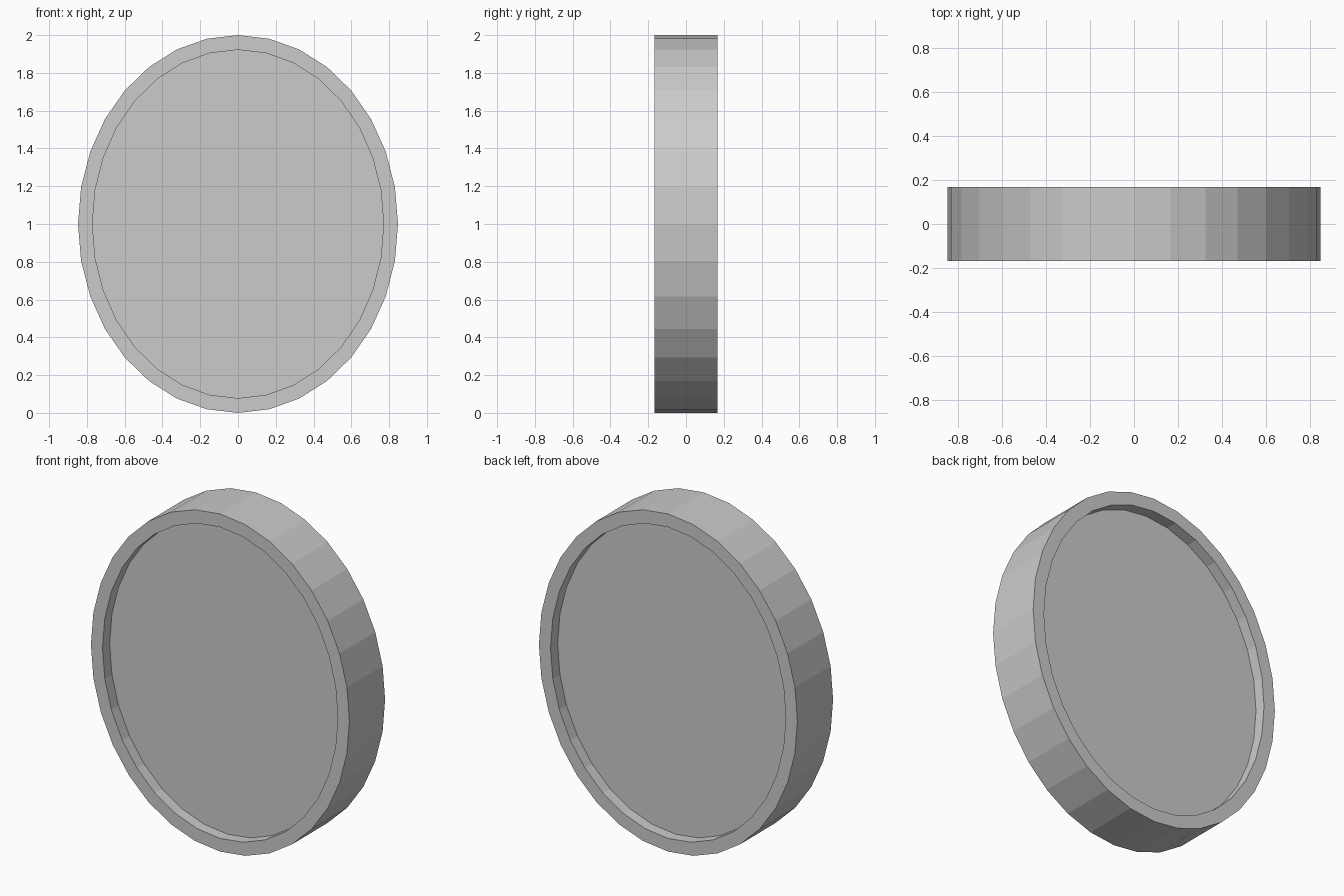
import bpy
import bmesh
from math import sin, cos, pi

if "Cube" in bpy.data.objects:
    bpy.data.objects.remove(bpy.data.objects["Cube"])

SIDES = 32
OUTER = (0.847, 1.0)     # half width, half height
INNER = (0.771, 0.922)
HALF_DEPTH = 0.167
FLOOR = 0.10             # recessed panel distance from the middle


def ring(bm, radii, y):
    """Upright oval loop of vertices at depth y."""
    return [bm.verts.new((radii[0] * sin(2 * pi * i / SIDES), y,
                          1 + radii[1] * cos(2 * pi * i / SIDES)))
            for i in range(SIDES)]


def bridge(bm, a, b):
    for i in range(SIDES):
        j = (i + 1) % SIDES
        bm.faces.new((a[i], a[j], b[j], b[i]))


bm = bmesh.new()
# Profile from front panel, over the rim, to the back panel
profile = [(INNER, -FLOOR), (INNER, -HALF_DEPTH), (OUTER, -HALF_DEPTH),
           (OUTER, HALF_DEPTH), (INNER, HALF_DEPTH), (INNER, FLOOR)]
rings = [ring(bm, r, y) for r, y in profile]
for a, b in zip(rings, rings[1:]):
    bridge(bm, a, b)
# Recessed front and back panels
bm.faces.new(rings[0])
bm.faces.new(rings[-1])
bmesh.ops.recalc_face_normals(bm, faces=bm.faces)

mesh = bpy.data.meshes.new("oval_disc")
bm.to_mesh(mesh)
bm.free()
bpy.context.collection.objects.link(bpy.data.objects.new("oval_disc", mesh))
